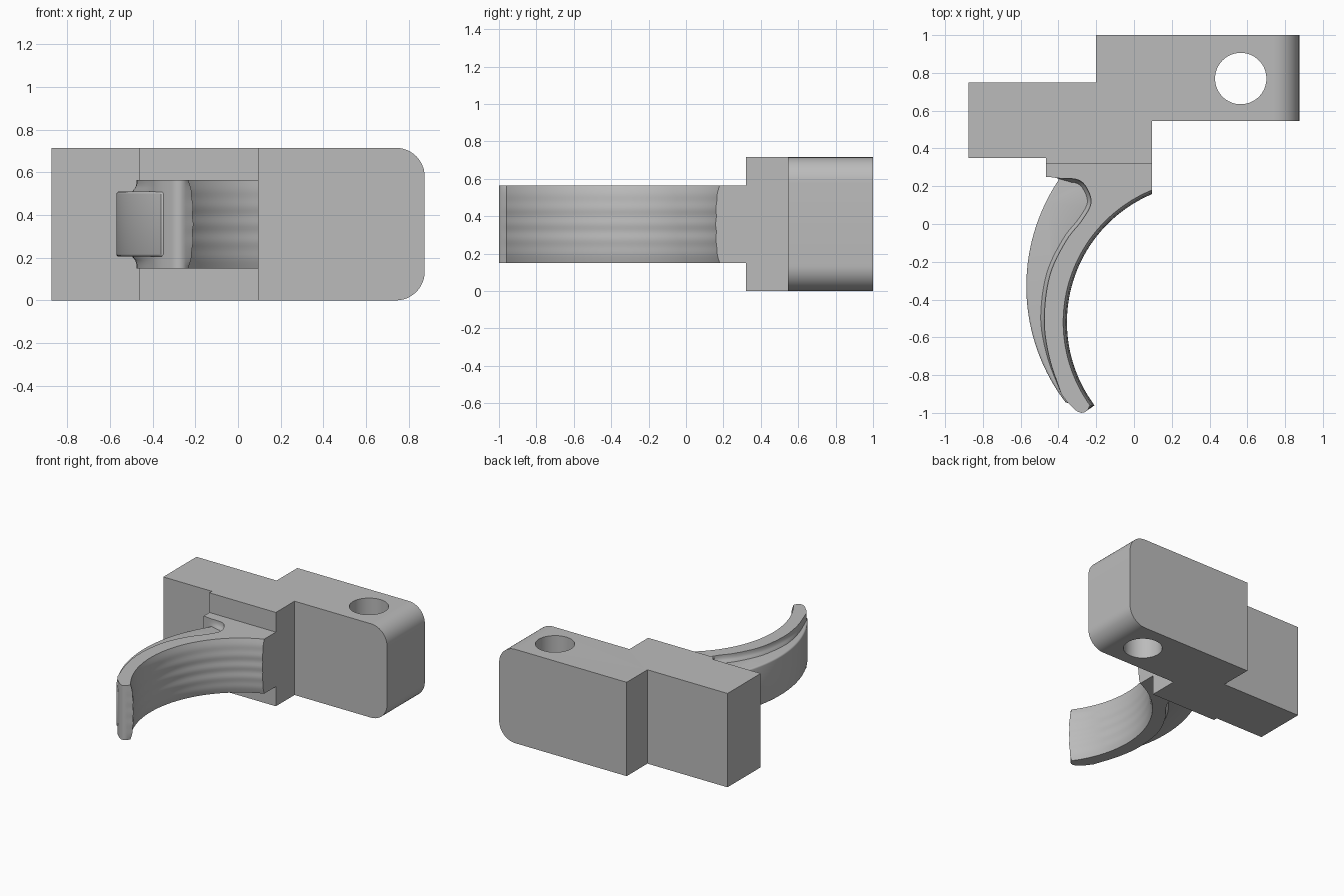
import bpy, bmesh
from math import acos, asin, cos, sin, pi
from mathutils import Vector

if "Cube" in bpy.data.objects:
    bpy.data.objects.remove(bpy.data.objects["Cube"], do_unlink=True)

grey = bpy.data.materials.new("plain grey")
grey.use_nodes = True
colour = (0.5, 0.5, 0.5, 1)
grey.diffuse_color = colour
grey.node_tree.nodes["Principled BSDF"].inputs["Base Color"].default_value = colour


def finish(name, bm):
    bmesh.ops.recalc_face_normals(bm, faces=bm.faces)
    mesh = bpy.data.meshes.new(name)
    bm.to_mesh(mesh)
    bm.free()
    mesh.materials.append(grey)
    obj = bpy.data.objects.new(name, mesh)
    bpy.context.collection.objects.link(obj)
    return obj


def activate(obj):
    bpy.ops.object.select_all(action='DESELECT')
    obj.select_set(True)
    bpy.context.view_layer.objects.active = obj


def apply_modifier(obj, mod):
    activate(obj)
    bpy.ops.object.modifier_apply(modifier=mod.name)


def smooth(obj):
    activate(obj)
    bpy.ops.object.shade_smooth_by_angle(angle=0.6)


def stack(layers):
    """Join (z, outline) layers into a closed solid."""
    bm = bmesh.new()
    rings = [[bm.verts.new((p[0], p[1], z)) for p in pts] for z, pts in layers]
    bm.faces.new(rings[0])
    bm.faces.new(rings[-1])
    n = len(rings[0])
    for low, high in zip(rings, rings[1:]):
        for i in range(n):
            j = (i + 1) % n
            bm.faces.new((low[i], low[j], high[j], high[i]))
    return bm


def arc(cx, cy, r, a0, a1, n):
    return [Vector((cx + r * cos(a0 + (a1 - a0) * i / n),
                    cy + r * sin(a0 + (a1 - a0) * i / n))) for i in range(n + 1)]


def spline(points, steps):
    """Smooth curve through the given points."""
    p = [Vector(q) for q in points]
    p = [2 * p[0] - p[1]] + p + [2 * p[-1] - p[-2]]
    out = []
    for a, b, c, d in zip(p, p[1:], p[2:], p[3:]):
        for k in range(steps):
            t = k / steps
            out.append(0.5 * (2 * b + (c - a) * t + (2 * a - 5 * b + 4 * c - d) * t ** 2
                              + (3 * b - a - 3 * c + d) * t ** 3))
    return out + [p[-2]]


# Stepped mounting block with two rounded long edges
outline = [(-0.875, 0.35), (-0.465, 0.35), (-0.465, 0.32), (0.095, 0.32), (0.095, 0.545),
           (0.875, 0.545), (0.875, 1), (-0.2, 1), (-0.2, 0.75), (-0.875, 0.75)]
HEIGHT = 0.715
bm = stack([(0, outline), (HEIGHT, outline)])
ends = [e for e in bm.edges if all(v.co.x > 0.87 for v in e.verts)
        and abs(e.verts[0].co.z - e.verts[1].co.z) < 0.01]
bmesh.ops.bevel(bm, geom=ends, offset=0.135, segments=12, profile=0.5, affect='EDGES')
block = finish("mounting_block", bm)

# Pivot pin hole
ring = arc(0.565, 0.77, 0.136, 0, 2 * pi, 64)[:-1]
cutter = finish("pin_hole_cutter", stack([(-0.1, ring), (HEIGHT + 0.1, ring)]))
cutter.hide_render = True
cut = block.modifiers.new("pin hole", 'BOOLEAN')
cut.object = cutter
cut.solver = 'EXACT'
apply_modifier(block, cut)
bpy.data.objects.remove(cutter, do_unlink=True)
smooth(block)

# Finger lever: full-width front band, with a bulged, rippled finger face
LOW, HIGH = 0.15, 0.565
MID, HALF = (LOW + HIGH) / 2, (HIGH - LOW) / 2
FX, FY, FR = 0.381, -0.52, 0.756
neck = [Vector(p) for p in [(0.095, 0.32), (-0.465, 0.32), (-0.465, 0.25), (-0.43, 0.247)]]
ridge = spline([(-0.41, 0.243), (-0.3, 0.235), (-0.25, 0.19), (-0.228, 0.11), (-0.275, 0.02),
                (-0.36, -0.09), (-0.445, -0.27), (-0.475, -0.5), (-0.45, -0.7),
                (-0.385, -0.9)], 6)
tip = [Vector(p) for p in [(-0.352, -0.945), (-0.31, -0.985), (-0.295, -0.995), (-0.278, -1),
                           (-0.26, -0.996), (-0.245, -0.985)]]


def band_outline(u):
    depth = HALF * (1 - abs(u))
    spread = 0.022 * min(1, depth / 0.055) ** 3
    bulge = 0.016 * (1 - u ** 4) + 0.002 * (cos(5 * pi * u) + 1) * (1 - u * u)
    edge = []
    for i, p in enumerate(ridge):
        t = (ridge[min(i + 1, len(ridge) - 1)] - ridge[max(i - 1, 0)]).normalized()
        fade = min(1, i / 4, (len(ridge) - 1 - i) / 12)
        edge.append(p + Vector((t.y, -t.x)) * spread * fade)
    r = FR - bulge
    face = arc(FX, FY, r, pi + asin(0.44 / r), acos((0.095 - FX) / r), 48)
    return neck + edge + tip + face


levels = 32
band = finish("finger_lever_front", stack(
    [(MID + HALF * u, band_outline(u))
     for u in [2 * k / levels - 1 for k in range(levels + 1)]]))
smooth(band)

# Narrower web behind the band
OX, OY, OR = 0.442, -0.33, 1.012
back = arc(OX, OY, OR, pi - asin(0.56 / OR), pi + asin(0.615 / OR), 40)
inner = arc(FX, FY, FR + 0.04, pi + asin(0.42 / FR), pi - asin(0.6 / FR), 32)
web_outline = back + inner + [Vector((-0.1, 0.28)), Vector((-0.4, 0.28))]
web = finish("finger_lever_web", stack([(0.205, web_outline), (0.51, web_outline)]))
soft = web.modifiers.new("soft edges", 'BEVEL')
soft.width = 0.012
soft.segments = 3
soft.angle_limit = 1.0
apply_modifier(web, soft)
smooth(web)
